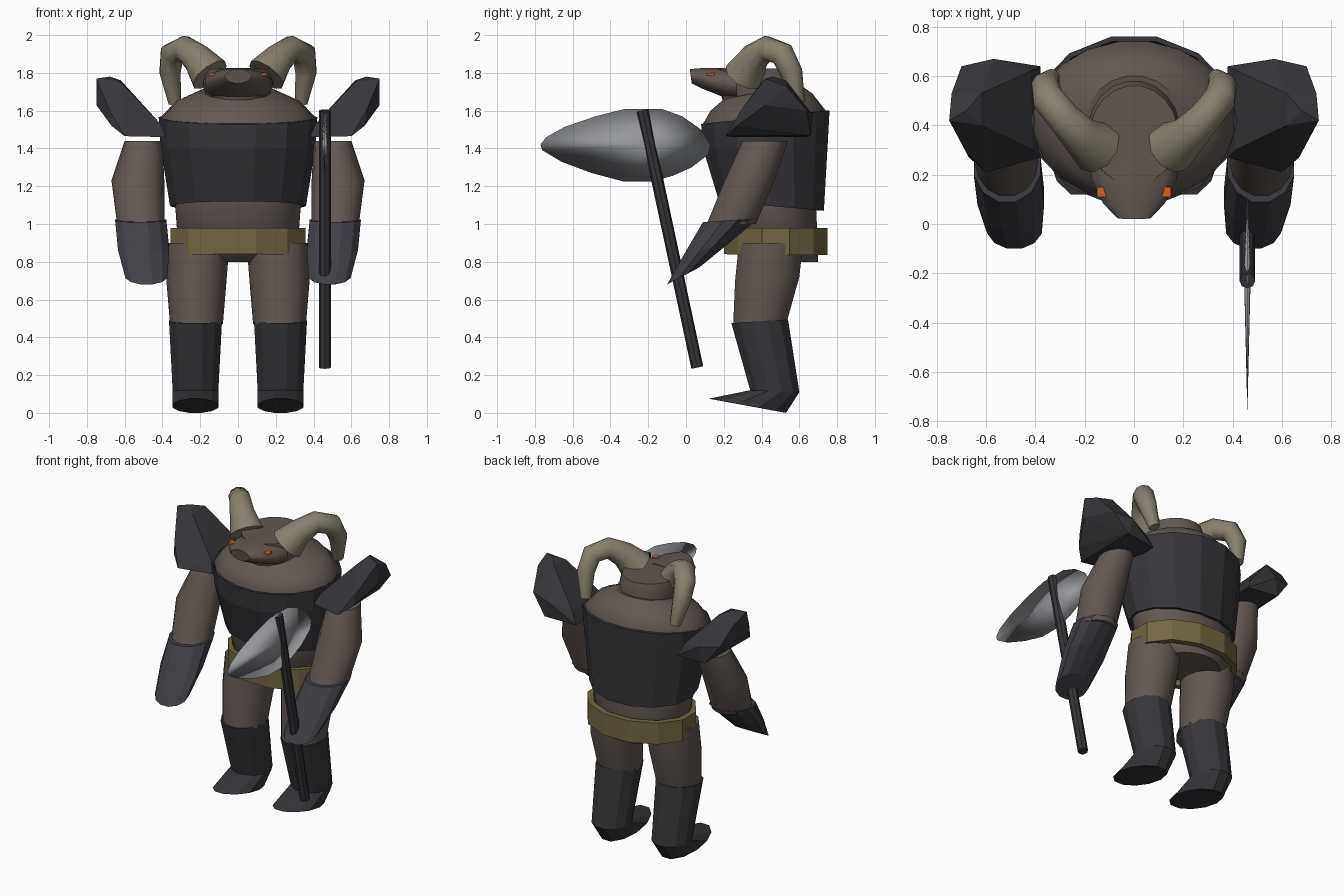
import bpy, bmesh, math
from mathutils import Vector

if "Cube" in bpy.data.objects:
    bpy.data.objects.remove(bpy.data.objects["Cube"])


def material(name, r, g, b):
    m = bpy.data.materials.new(name)
    m.diffuse_color = (r, g, b, 1)
    m.use_nodes = True
    m.node_tree.nodes["Principled BSDF"].inputs["Base Color"].default_value = m.diffuse_color
    return m


SKIN = material("skin", 0.125, 0.098, 0.086)
ARMOR = material("dark_armor", 0.038, 0.036, 0.042)
STEEL = material("bracer_steel", 0.05, 0.05, 0.062)
BELT = material("belt_leather", 0.17, 0.135, 0.055)
HORN = material("horn", 0.25, 0.22, 0.16)
BLADE = material("blade_metal", 0.3, 0.31, 0.33)
EYE = material("eye_glow", 0.7, 0.12, 0.02)


def finish(bm, name, mat, smooth=False):
    bmesh.ops.recalc_face_normals(bm, faces=bm.faces)
    for f in bm.faces:
        f.smooth = smooth
    me = bpy.data.meshes.new(name)
    bm.to_mesh(me)
    bm.free()
    me.materials.append(mat)
    ob = bpy.data.objects.new(name, me)
    bpy.context.collection.objects.link(ob)
    return ob


def loft(name, rings, mat, n=12, smooth=False, caps=True):
    """Each ring: centre x, half width, front (y, z), back (y, z)."""
    bm = bmesh.new()
    loops = []
    for cx, rx, yf, zf, yb, zb in rings:
        loop = []
        for i in range(n):
            a = 2 * math.pi * (i + 0.5) / n
            t = (1 - math.cos(a) / math.cos(math.pi / n)) / 2
            loop.append(bm.verts.new((cx + rx * math.sin(a), yf + (yb - yf) * t, zf + (zb - zf) * t)))
        loops.append(loop)
    for a, b in zip(loops, loops[1:]):
        for i in range(n):
            j = (i + 1) % n
            bm.faces.new((a[i], a[j], b[j], b[i]))
    if caps:
        bm.faces.new(loops[0])
        bm.faces.new(loops[-1])
        if smooth:
            for e in bm.edges:
                if any(len(f.verts) > 4 for f in e.link_faces):
                    e.smooth = False
    return finish(bm, name, mat, smooth)


def hull(name, pts, mat):
    bm = bmesh.new()
    for p in pts:
        bm.verts.new(p)
    bmesh.ops.convex_hull(bm, input=bm.verts)
    return finish(bm, name, mat)


def solidify(ob, t):
    m = ob.modifiers.new("thickness", "SOLIDIFY")
    m.thickness = t
    m.offset = -1


# Torso, shoulders and neck
loft("torso", [(0, .20, .36, .80, .70, .80), (0, .32, .23, .90, .70, .85),
               (0, .335, .22, 1.10, .69, 1.06), (0, .39, .12, 1.40, .72, 1.45),
               (0, .41, .09, 1.53, .74, 1.60), (0, .33, .13, 1.60, .67, 1.69),
               (0, .20, .20, 1.66, .60, 1.74)], SKIN, 20, True)

# Head and snout
loft("head", [(0, .17, .20, 1.64, .58, 1.70), (0, .19, .16, 1.75, .58, 1.77),
              (0, .18, .16, 1.82, .56, 1.825)], SKIN, 20, True)
loft("snout", [(0, .19, .27, 1.65, .27, 1.825), (0, .18, .19, 1.675, .18, 1.825),
               (0, .13, .09, 1.715, .08, 1.825), (0, .07, .03, 1.745, .02, 1.82)], SKIN, 12, True)

# Chest plate and belt
solidify(loft("chest_plate", [(0, .36, .175, 1.12, .73, 1.07), (0, .41, .09, 1.40, .75, 1.42),
                              (0, .42, .08, 1.53, .76, 1.60)], ARMOR, 14, caps=False), .02)
solidify(loft("belt", [(0, .37, .20, .84, .75, .835), (0, .37, .20, .98, .75, .98)],
              BELT, 12, caps=False), .04)

for s, side in ((-1, "right"), (1, "left")):
    # Leg and boot
    loft(side + "_leg", [(s * .21, .165, .28, .90, .62, .90), (s * .22, .16, .26, .70, .60, .72),
                         (s * .22, .14, .25, .47, .53, .47)], SKIN, 14, True)
    loft(side + "_boot", [(s * .225, .145, .24, .475, .54, .495), (s * .225, .125, .34, .12, .60, .11),
                          (s * .225, .125, .12, .075, .53, .0)], ARMOR, 12)
    # Arm and bracer
    loft(side + "_arm", [(s * .50, .10, .30, 1.44, .54, 1.44), (s * .53, .14, .20, 1.22, .47, 1.24),
                         (s * .515, .125, .11, 1.0, .37, 1.0)], SKIN, 14, True)
    loft(side + "_bracer", [(s * .515, .14, .09, 1.01, .385, 1.03), (s * .50, .14, -.01, .84, .23, .90),
                            (s * .485, .115, -.10, .68, .07, .77)], STEEL, 12)
    # Shoulder guard
    hull(side + "_shoulder_guard",
         [(s * x, y, z) for x, y, z in (
             (.38, .27, 1.46), (.60, .21, 1.465), (.67, .27, 1.52), (.60, .66, 1.47), (.38, .64, 1.46),
             (.41, .30, 1.53), (.42, .62, 1.54), (.57, .67, 1.58), (.70, .64, 1.60),
             (.62, .40, 1.75), (.62, .53, 1.76), (.68, .46, 1.78), (.75, .42, 1.77),
             (.75, .42, 1.63), (.74, .53, 1.73), (.68, .29, 1.60))], ARMOR)
    # Curved horn
    cu = bpy.data.curves.new("horn_path", "CURVE")
    cu.dimensions = "3D"
    cu.bevel_depth = 1
    cu.bevel_resolution = 3
    cu.use_fill_caps = True
    sp = cu.splines.new("POLY")
    path = [(.15, .31, 1.79, .11), (.22, .36, 1.88, .08), (.285, .43, 1.93, .068),
            (.35, .51, 1.90, .066), (.36, .56, 1.80, .058), (.335, .595, 1.64, .035)]
    sp.points.add(len(path) - 1)
    for p, (x, y, z, r) in zip(sp.points, path):
        p.co = (s * x, y, z, 1)
        p.radius = r
    tmp = bpy.data.objects.new("horn_path", cu)
    bpy.context.collection.objects.link(tmp)
    bpy.context.view_layer.update()
    me = bpy.data.meshes.new_from_object(tmp.evaluated_get(bpy.context.evaluated_depsgraph_get()))
    bpy.data.objects.remove(tmp)
    me.materials.clear()
    me.materials.append(HORN)
    for f in me.polygons:
        f.use_smooth = True
    bpy.context.collection.objects.link(bpy.data.objects.new(side + "_horn", me))
    # Eye
    hull(side + "_eye", [(s * x, y, z) for x in (.09, .15) for y in (.11, .15) for z in (1.785, 1.80)], EYE)

# Axe handle
a, b = Vector((.46, .06, .24)), Vector((.46, -.23, 1.60))
bm = bmesh.new()
bmesh.ops.create_cone(bm, cap_ends=True, segments=8, radius1=.032, radius2=.032, depth=(b - a).length)
handle = finish(bm, "axe_handle", ARMOR)
handle.location = (a + b) / 2
handle.rotation_euler = (b - a).to_track_quat("Z", "Y").to_euler()

# Thin lens-shaped axe blade
outline = [(-.77, 1.42), (-.74, 1.46), (-.64, 1.515), (-.48, 1.57), (-.32, 1.61), (-.13, 1.61), (-.02, 1.57),
           (.08, 1.50), (.13, 1.42), (.12, 1.37), (.03, 1.30), (-.07, 1.255), (-.18, 1.225),
           (-.33, 1.225), (-.50, 1.27), (-.66, 1.33), (-.76, 1.39)]
bm = bmesh.new()
rim = [bm.verts.new((.46, y, z)) for y, z in outline]
for dx in (-.014, .014):
    hub = bm.verts.new((.46 + dx, -.19, 1.42))
    for i in range(len(rim)):
        bm.faces.new((rim[i], rim[(i + 1) % len(rim)], hub))
finish(bm, "axe_blade", BLADE, True)
